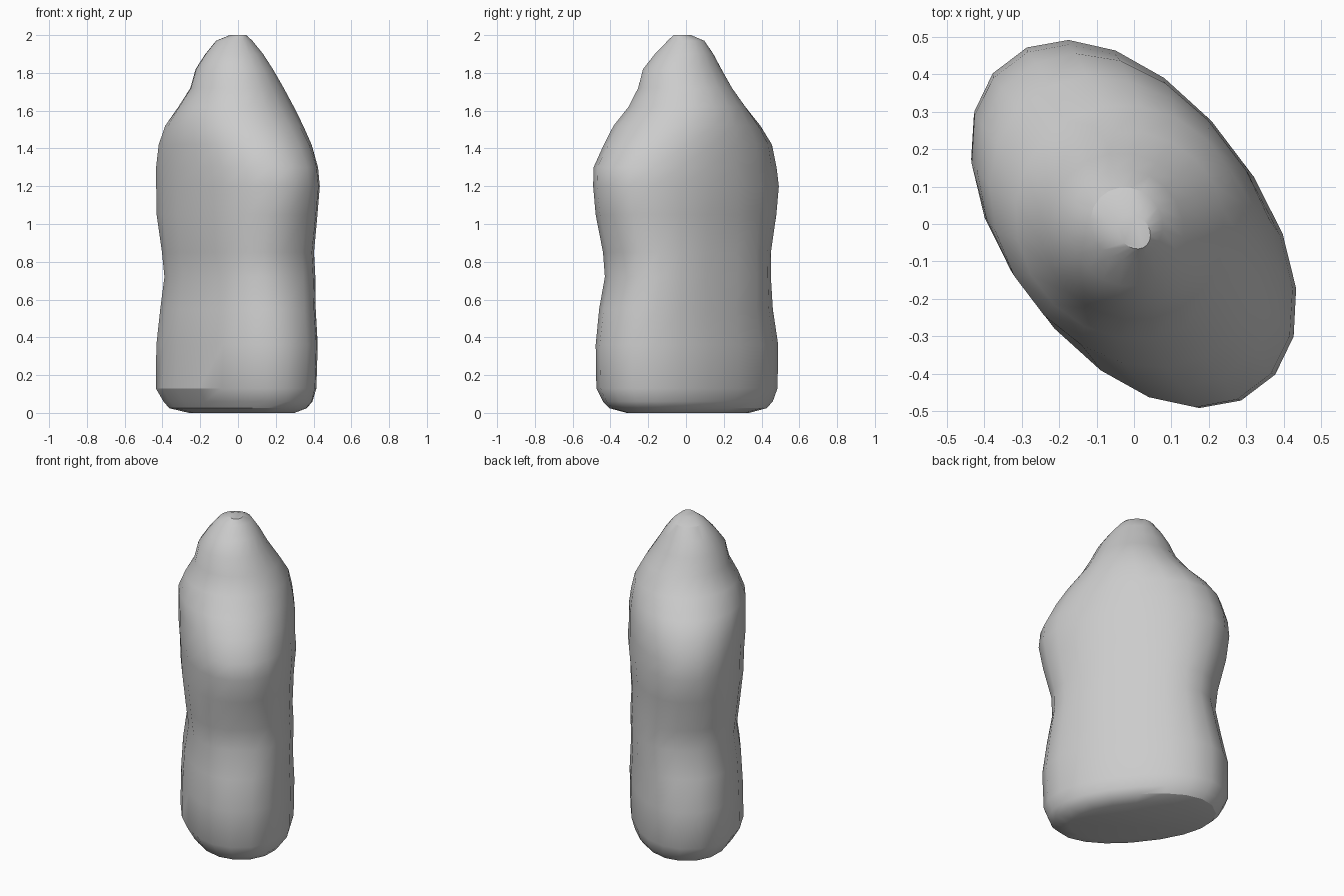
import bpy, bmesh, math

if "Cube" in bpy.data.objects:
    bpy.data.objects.remove(bpy.data.objects["Cube"])

SIDES = 20
TURN = math.radians(-52.8)  # direction of the long axis in plan

# height, half length, half thickness, centre x, centre y, squareness
RINGS = [
    (0.00, 0.37, 0.20, 0.02, 0.01, 2.2),
    (0.025, 0.47, 0.27, 0.00, 0.01, 2.2),
    (0.06, 0.505, 0.295, 0.00, 0.01, 2.2),
    (0.13, 0.535, 0.325, -0.01, 0.005, 2.2),
    (0.36, 0.54, 0.325, -0.005, 0.005, 2.2),
    (0.55, 0.505, 0.315, 0.00, 0.00, 2.3),
    (0.72, 0.47, 0.305, 0.01, 0.01, 2.5),
    (0.85, 0.48, 0.31, 0.00, 0.005, 2.4),
    (1.05, 0.53, 0.325, -0.005, 0.00, 2.25),
    (1.20, 0.555, 0.335, 0.00, 0.00, 2.1),
    (1.30, 0.545, 0.335, -0.005, -0.005, 2.1),
    (1.42, 0.49, 0.335, -0.015, 0.01, 2.1),
    (1.52, 0.42, 0.33, -0.02, 0.005, 2.0),
    (1.62, 0.32, 0.30, -0.01, 0.005, 2.0),
    (1.72, 0.255, 0.245, -0.005, -0.005, 2.0),
    (1.82, 0.215, 0.20, -0.02, -0.02, 2.0),
    (1.90, 0.16, 0.15, -0.02, -0.01, 2.0),
    (1.97, 0.10, 0.095, -0.02, 0.00, 2.0),
    (2.00, 0.05, 0.04, 0.00, -0.02, 2.0),
]


def ring_point(t, a, b, p):
    """Point on a rounded oval, turned to the long axis."""
    c, s = math.cos(t), math.sin(t)
    u = a * math.copysign(abs(c) ** (2 / p), c)
    v = b * math.copysign(abs(s) ** (2 / p), s)
    return (u * math.cos(TURN) - v * math.sin(TURN),
            u * math.sin(TURN) + v * math.cos(TURN))


# Lofted body with a flat base, pinched waist and tapered top
bm = bmesh.new()
loops = []
for z, a, b, cx, cy, p in RINGS:
    loop = []
    for i in range(SIDES):
        x, y = ring_point(2 * math.pi * (i + 0.5) / SIDES, a, b, p)
        loop.append(bm.verts.new((x + cx, y + cy, z)))
    loops.append(loop)
for low, high in zip(loops, loops[1:]):
    for i in range(SIDES):
        j = (i + 1) % SIDES
        bm.faces.new((low[i], low[j], high[j], high[i]))
bm.faces.new(loops[0][::-1])
bm.faces.new(loops[-1])
bmesh.ops.recalc_face_normals(bm, faces=bm.faces)

mesh = bpy.data.meshes.new("stone_body")
bm.to_mesh(mesh)
bm.free()
body = bpy.data.objects.new("stone_body", mesh)
bpy.context.collection.objects.link(body)

# Plain grey
grey = bpy.data.materials.new("stone_grey")
grey.diffuse_color = (0.6, 0.6, 0.6, 1)
grey.use_nodes = True
grey.node_tree.nodes["Principled BSDF"].inputs["Base Color"].default_value = grey.diffuse_color
mesh.materials.append(grey)

# Soft sides with crisp edges at the base
bpy.context.view_layer.objects.active = body
body.select_set(True)
bpy.ops.object.shade_smooth_by_angle(angle=math.radians(30))
